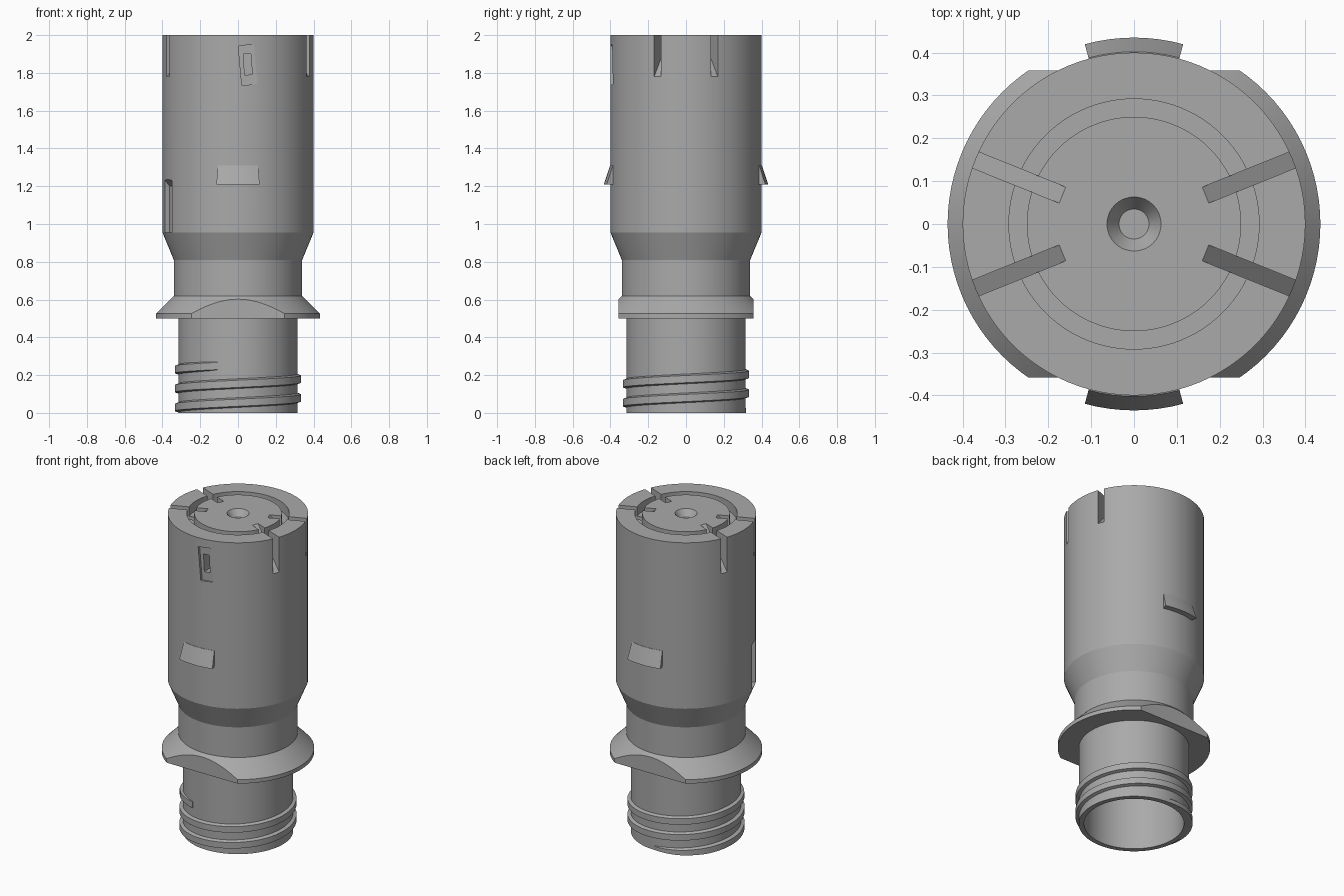
import bpy, bmesh
from math import sin, cos, pi, radians
from mathutils import Matrix, Vector

if "Cube" in bpy.data.objects:
    bpy.data.objects.remove(bpy.data.objects["Cube"], do_unlink=True)

grey = bpy.data.materials.new("plain grey")
grey.use_nodes = True
COLOUR = (0.40, 0.40, 0.40, 1)
grey.diffuse_color = COLOUR
grey.node_tree.nodes["Principled BSDF"].inputs["Base Color"].default_value = COLOUR


def finish(name, bm):
    bmesh.ops.remove_doubles(bm, verts=bm.verts, dist=1e-5)
    bmesh.ops.recalc_face_normals(bm, faces=bm.faces)
    mesh = bpy.data.meshes.new(name)
    bm.to_mesh(mesh)
    bm.free()
    mesh.materials.append(grey)
    obj = bpy.data.objects.new(name, mesh)
    bpy.context.collection.objects.link(obj)
    return obj


def lathe(name, profile, steps=96, closed=False):
    bm = bmesh.new()
    verts = [bm.verts.new((r, 0, z)) for r, z in profile]
    edges = [bm.edges.new(p) for p in zip(verts, verts[1:])]
    if closed:
        edges.append(bm.edges.new((verts[-1], verts[0])))
    bmesh.ops.spin(bm, geom=verts + edges, axis=(0, 0, 1), cent=(0, 0, 0),
                   angle=2 * pi, steps=steps, use_duplicate=False)
    return finish(name, bm)


def prism(name, outline, width, angle):
    """Radial outline of (r, z) points, extruded sideways and turned about z."""
    bm = bmesh.new()
    sides = [[bm.verts.new((r, s * width / 2, z)) for r, z in outline] for s in (-1, 1)]
    bm.faces.new(sides[0])
    bm.faces.new(sides[1][::-1])
    for i in range(len(outline)):
        j = (i + 1) % len(outline)
        bm.faces.new((sides[0][i], sides[1][i], sides[1][j], sides[0][j]))
    bmesh.ops.rotate(bm, verts=bm.verts, matrix=Matrix.Rotation(radians(angle), 3, 'Z'))
    return finish(name, bm)


def box(name, centre, size, tilt=0):
    bm = bmesh.new()
    bmesh.ops.create_cube(bm, size=1, matrix=Matrix.Translation(centre)
                          @ Matrix.Rotation(radians(tilt), 4, 'Y')
                          @ Matrix.Diagonal((*size, 1)))
    return finish(name, bm)


def boolean(obj, cutter, operation='DIFFERENCE'):
    mod = obj.modifiers.new("cut", 'BOOLEAN')
    mod.object, mod.operation, mod.solver = cutter, operation, 'EXACT'
    bpy.context.view_layer.objects.active = obj
    bpy.ops.object.modifier_apply(modifier=mod.name)
    bpy.data.objects.remove(cutter, do_unlink=True)


def smooth(obj):
    bpy.ops.object.select_all(action='DESELECT')
    obj.select_set(True)
    bpy.context.view_layer.objects.active = obj
    bpy.ops.object.shade_smooth_by_angle(angle=radians(20))


# Hollow barrel with neck, shoulder, ring groove and countersunk centre
body = lathe("barrel", [
    (0, 0.9), (0.285, 0.9), (0.285, 0), (0.315, 0), (0.315, 0.51), (0.34, 0.56),
    (0.34, 0.81), (0.4, 0.955), (0.4, 2), (0.292, 2), (0.292, 1.94),
    (0.25, 1.94), (0.25, 2), (0.063, 2), (0.035, 1.96), (0, 1.96)])

# Four ramped slots across the top
for angle in (22, -22, 158, 202):
    boolean(body, prism("slot_cutter", [(0.18, 2.0), (0.45, 1.73), (0.45, 2.1), (0.18, 2.1)],
                        0.04, angle))

# Tilted latch window on the front, and side recess
boolean(body, box("window_cutter", (0.052, -0.42, 1.842), (0.082, 0.07, 0.21), -5))
boolean(body, box("latch_cutter", (0.052, -0.4, 1.845), (0.04, 0.14, 0.11), -3))
boolean(body, prism("recess_cutter", [(0.37, 0.955), (0.5, 0.955), (0.5, 1.235), (0.4, 1.235),
                                      (0.37, 1.2)], 0.1, 202))
smooth(body)

# Sloped flange with flat front and back
flange = lathe("flange", [(0.31, 0.5), (0.435, 0.5), (0.435, 0.525), (0.34, 0.62),
                          (0.31, 0.62)], closed=True)
boolean(flange, box("flange_trim", (0, 0, 0.55), (2, 0.716, 0.5)), 'INTERSECT')
smooth(flange)

# Curved wedge tabs on front and back
for name, middle in (("front_tab", -90), ("back_tab", 90)):
    bm = bmesh.new()
    rows = []
    for i in range(9):
        a = radians(middle - 15.3 + 30.6 * i / 8)
        rows.append([bm.verts.new((r * cos(a), r * sin(a), z))
                     for r, z in ((0.39, 1.21), (0.435, 1.21), (0.402, 1.31), (0.39, 1.31))])
    for a, b in zip(rows, rows[1:]):
        for k in range(4):
            bm.faces.new((a[k], b[k], b[k - 1], a[k - 1]))
    bm.faces.new(rows[0])
    bm.faces.new(rows[-1][::-1])
    smooth(finish(name, bm))

# Helical thread around the neck, tapering in and out
bm = bmesh.new()
rows = []
START, END, PITCH = 90, 180 + 720 + 70, 0.1
COUNT = 176
for i in range(COUNT + 1):
    deg = START + (END - START) * i / COUNT
    a = radians(deg)
    mid = 0.03 + PITCH * (deg - 180) / 360
    rise = 0.018 * min(1, i / 6, (COUNT - i) / 8) + 0.001
    section = ((0.31, -0.028), (0.315 + rise, -0.02), (0.315 + rise, 0.018), (0.31, 0.028))
    rows.append([bm.verts.new((r * cos(a), r * sin(a), max(0.0005 * k, mid + dz)))
                 for k, (r, dz) in enumerate(section)])
for a, b in zip(rows, rows[1:]):
    for k in range(4):
        bm.faces.new((a[k], b[k], b[k - 1], a[k - 1]))
bm.faces.new(rows[0])
bm.faces.new(rows[-1][::-1])
smooth(finish("neck_thread", bm))
